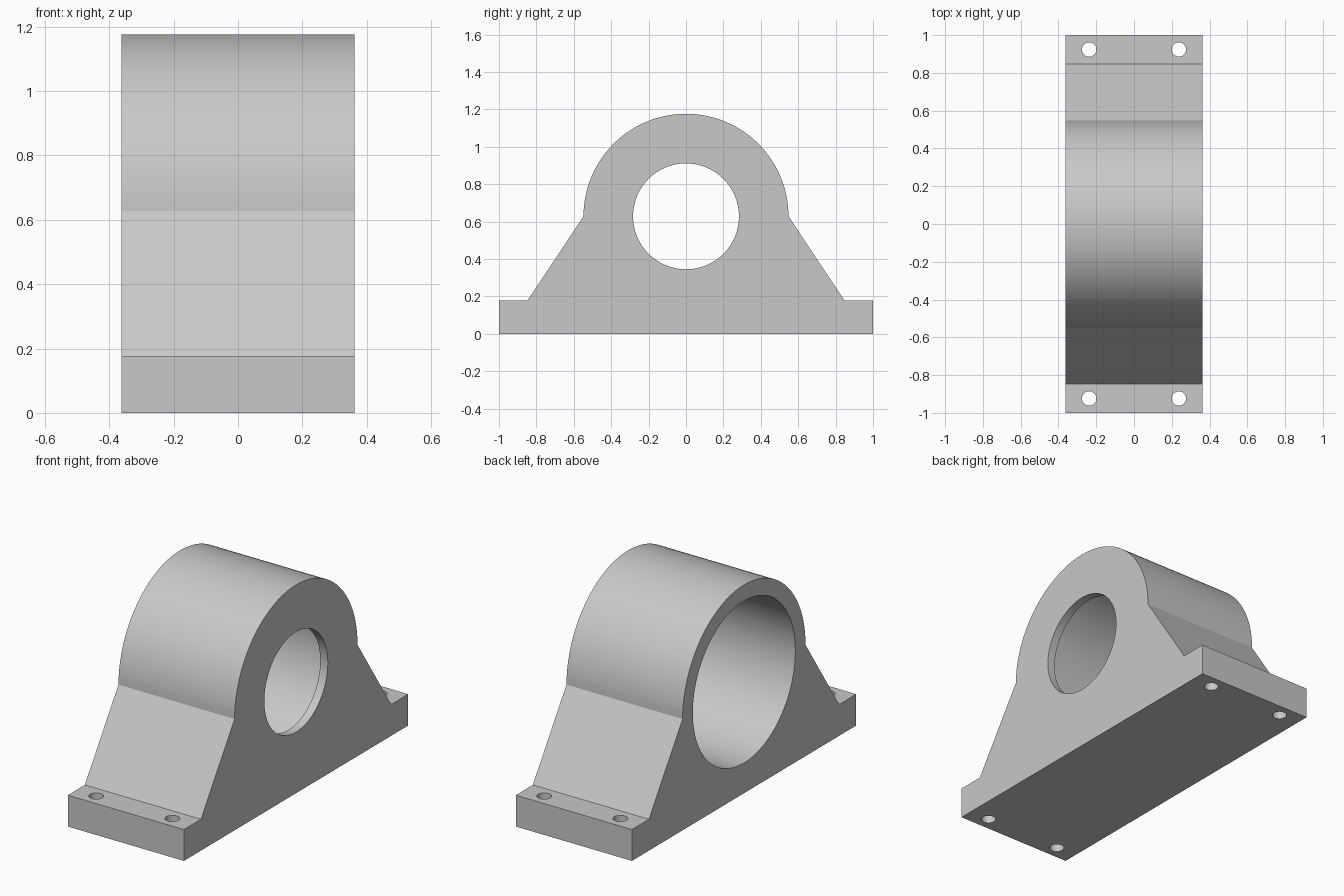
import bpy, bmesh
from math import sin, cos, pi, radians

if "Cube" in bpy.data.objects:
    bpy.data.objects.remove(bpy.data.objects["Cube"])

HALF_W = 0.3625      # half width along x
AXIS_Z = 0.628       # height of the bore axis
OUTER_R = 0.548
BORE_R = 0.457
HOLE_R = 0.283
LIP = 0.047          # wall left around the small opening
BASE_T = 0.177

grey = bpy.data.materials.new("plain grey")
grey.use_nodes = True
colour = (0.58, 0.58, 0.58, 1)
grey.diffuse_color = colour
grey.node_tree.nodes["Principled BSDF"].inputs["Base Color"].default_value = colour


def prism(name, outline, x0, x1):
    """Extrude a (y, z) outline from x0 to x1."""
    bm = bmesh.new()
    face = bm.faces.new([bm.verts.new((x0, y, z)) for y, z in outline])
    new = bmesh.ops.extrude_face_region(bm, geom=[face])["geom"]
    verts = [v for v in new if isinstance(v, bmesh.types.BMVert)]
    bmesh.ops.translate(bm, verts=verts, vec=(x1 - x0, 0, 0))
    bmesh.ops.recalc_face_normals(bm, faces=bm.faces)
    mesh = bpy.data.meshes.new(name)
    bm.to_mesh(mesh)
    bm.free()
    obj = bpy.data.objects.new(name, mesh)
    bpy.context.collection.objects.link(obj)
    mesh.materials.append(grey)
    return obj


def arc(radius, start, end, steps):
    return [(radius * cos(start + (end - start) * i / steps),
             AXIS_Z + radius * sin(start + (end - start) * i / steps))
            for i in range(steps + 1)]


# Housing: flat feet, sloping flanks and a round top
right_foot = [(1, 0), (1, BASE_T), (0.848, BASE_T)]
left_foot = [(-y, z) for y, z in reversed(right_foot)]
housing = prism("bearing_housing",
                right_foot + arc(OUTER_R, 0, pi, 64) + left_foot,
                -HALF_W, HALF_W)

# Wide bore from one side, narrower opening through the remaining wall
cutters = [
    prism("bore_cutter", arc(BORE_R, 0, 2 * pi, 96)[:-1], -0.5, HALF_W - LIP),
    prism("opening_cutter", arc(HOLE_R, 0, 2 * pi, 96)[:-1], 0, 0.5),
]

# Four bolt holes through the feet
for x in (-0.2375, 0.2375):
    for y in (-0.924, 0.924):
        bpy.ops.mesh.primitive_cylinder_add(vertices=32, radius=0.038,
                                            depth=0.6, location=(x, y, 0.1))
        cutter = bpy.context.object
        cutter.name = "bolt_hole_cutter"
        cutter.data.materials.append(grey)
        cutters.append(cutter)

bpy.ops.object.select_all(action='DESELECT')
bpy.context.view_layer.objects.active = housing
housing.select_set(True)
for cutter in cutters:
    cutter.hide_render = True
    mod = housing.modifiers.new("cut", 'BOOLEAN')
    mod.operation = 'DIFFERENCE'
    mod.solver = 'EXACT'
    mod.object = cutter
    bpy.ops.object.modifier_apply(modifier=mod.name)
    bpy.data.objects.remove(cutter)

# Smooth curved walls, crisp edges
bpy.ops.object.shade_smooth_by_angle(angle=radians(20))
